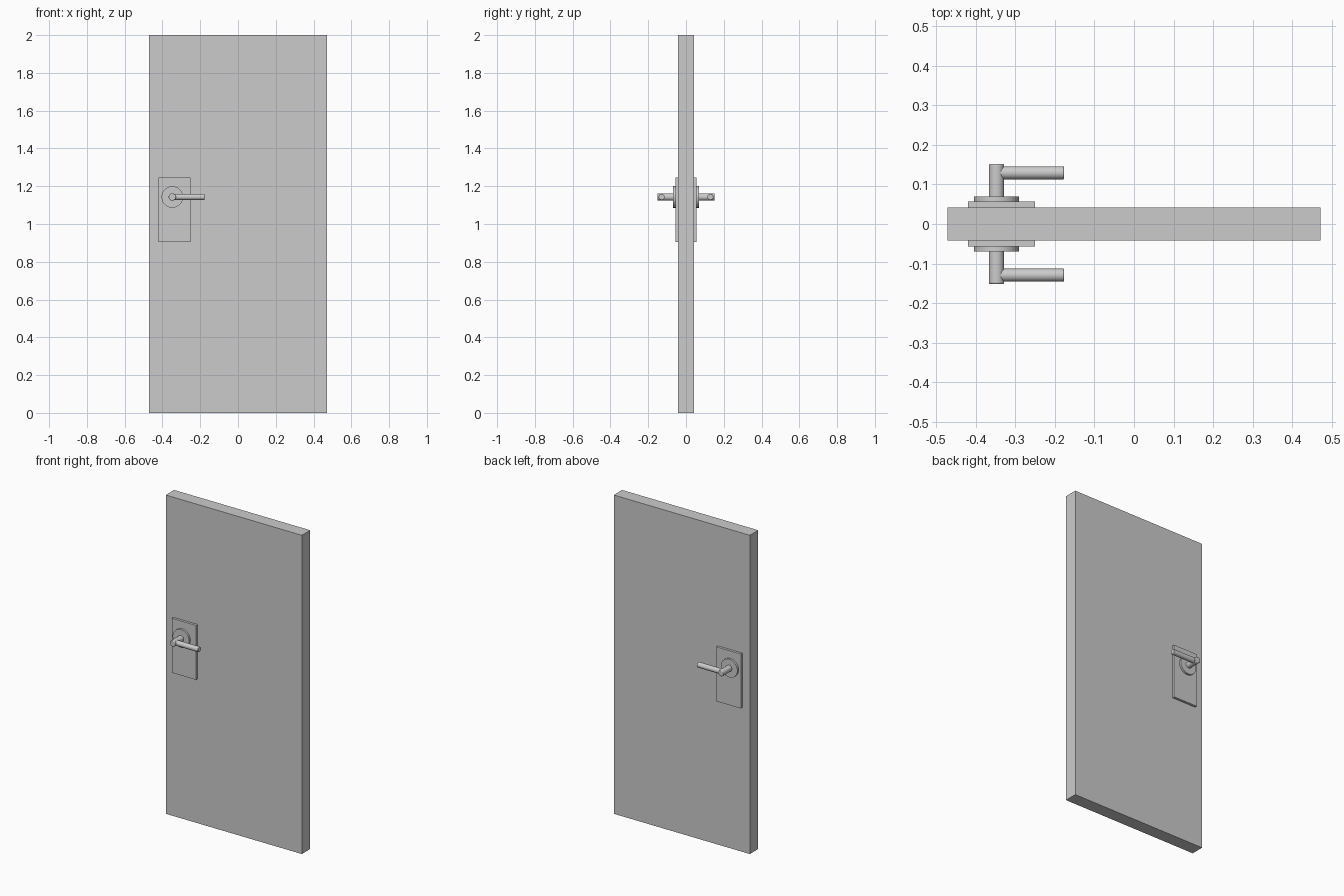
import bpy
from math import pi

if "Cube" in bpy.data.objects:
    bpy.data.objects.remove(bpy.data.objects["Cube"])

DOOR_Y = 0.0415          # half thickness of the door
HX, HZ = -0.348, 1.143   # handle axis


def box(name, x0, x1, y0, y1, z0, z1):
    bpy.ops.mesh.primitive_cube_add(size=1, location=((x0 + x1) / 2, (y0 + y1) / 2, (z0 + z1) / 2))
    o = bpy.context.object
    o.name = name
    o.scale = (x1 - x0, abs(y1 - y0), z1 - z0)
    bpy.ops.object.transform_apply(location=False, rotation=False, scale=True)
    return o


def rod(name, r, length, loc, rot, bevel=0.0):
    bpy.ops.mesh.primitive_cylinder_add(vertices=48, radius=r, depth=length, location=loc, rotation=rot)
    o = bpy.context.object
    o.name = name
    if bevel:
        m = o.modifiers.new("rounded_ends", 'BEVEL')
        m.width = bevel
        m.segments = 3
        m.limit_method = 'ANGLE'
        m.angle_limit = 1.0
    bpy.ops.object.shade_smooth_by_angle(angle=0.6)
    return o


# door leaf
box("door_panel", -0.472, 0.472, -DOOR_Y, DOOR_Y, 0, 2)

# identical hardware on the front and back
for side, s in (("front", -1), ("back", 1)):
    box(side + "_plate", -0.42, -0.251, s * DOOR_Y, s * 0.0567, 0.905, 1.247)
    rod(side + "_rosette", 0.057, 0.0125, (HX, s * 0.0628, HZ), (pi / 2, 0, 0))
    rod(side + "_stem", 0.0195, 0.086, (HX, s * 0.109, HZ), (pi / 2, 0, 0), 0.004)
    rod(side + "_lever", 0.0165, 0.171, (HX + 0.0855, s * 0.1295, HZ), (0, pi / 2, 0), 0.003)
